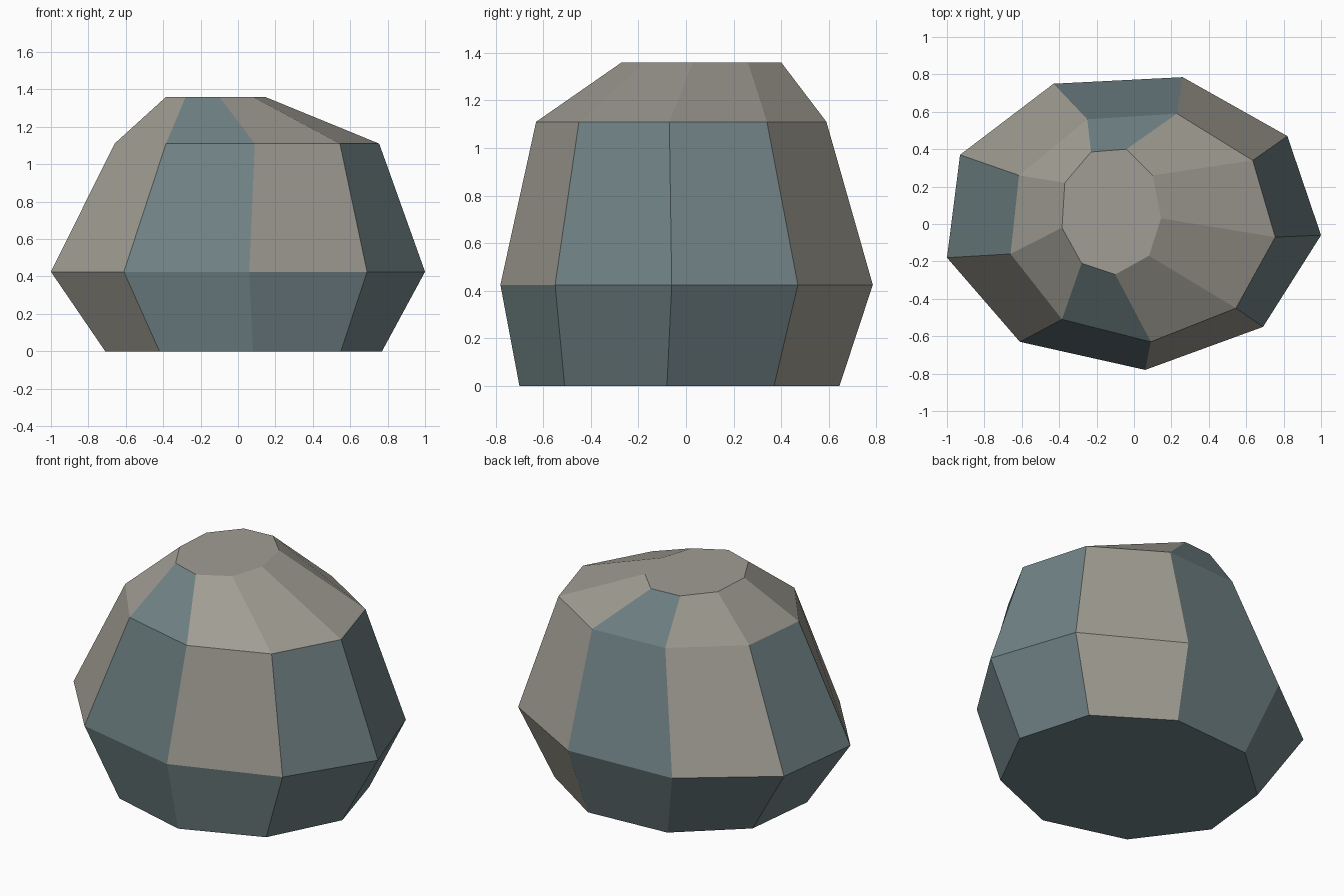
import bpy, bmesh

if "Cube" in bpy.data.objects:
    bpy.data.objects.remove(bpy.data.objects["Cube"])


def material(name, rgb):
    m = bpy.data.materials.new(name)
    m.diffuse_color = (*rgb, 1)
    m.use_nodes = True
    m.node_tree.nodes["Principled BSDF"].inputs["Base Color"].default_value = m.diffuse_color
    return m


# Four nine-sided cross-sections, counter-clockwise from the left side
RINGS = [
    (0.0, [(-.71, -.17), (-.42, -.56), (.08, -.70), (.55, -.51), (.77, -.08),
           (.64, .37), (.22, .645), (-.30, .61), (-.66, .29)]),
    (0.425, [(-1, -.18), (-.61, -.63), (.06, -.78), (.69, -.55), (1, -.06),
             (.82, .47), (.26, .785), (-.43, .75), (-.93, .37)]),
    (1.11, [(-.66, -.16), (-.385, -.51), (.09, -.63), (.545, -.45), (.755, -.07),
            (.635, .34), (.23, .59), (-.25, .56), (-.615, .26)]),
    (1.36, [(-.385, -.02), (-.28, -.21), (-.10, -.27), (.08, -.17), (.145, .03),
            (.10, .26), (-.04, .40), (-.23, .385), (-.37, .22)]),
]
# Sides coloured warm grey in each band (lower, middle, upper); the rest are blue grey
WARM_SIDES = [{0, 5}, {0, 2, 5, 7}, {0, 2, 3, 4, 5, 7, 8}]
BLUE, WARM = 0, 1

bm = bmesh.new()
rings = [[bm.verts.new((x, y, z)) for x, y in pts] for z, pts in RINGS]

# Side bands
for band, (low, high) in enumerate(zip(rings, rings[1:])):
    for i in range(len(low)):
        j = (i + 1) % len(low)
        face = bm.faces.new((low[i], low[j], high[j], high[i]))
        face.material_index = WARM if i in WARM_SIDES[band] else BLUE

# Flat base and flat crown
bm.faces.new(rings[0][::-1]).material_index = BLUE
bm.faces.new(rings[-1]).material_index = WARM

mesh = bpy.data.meshes.new("boulder")
bm.to_mesh(mesh)
bm.free()
mesh.materials.append(material("blue grey stone", (.162, .223, .235)))
mesh.materials.append(material("warm grey stone", (.352, .337, .292)))
bpy.context.collection.objects.link(bpy.data.objects.new("boulder", mesh))
